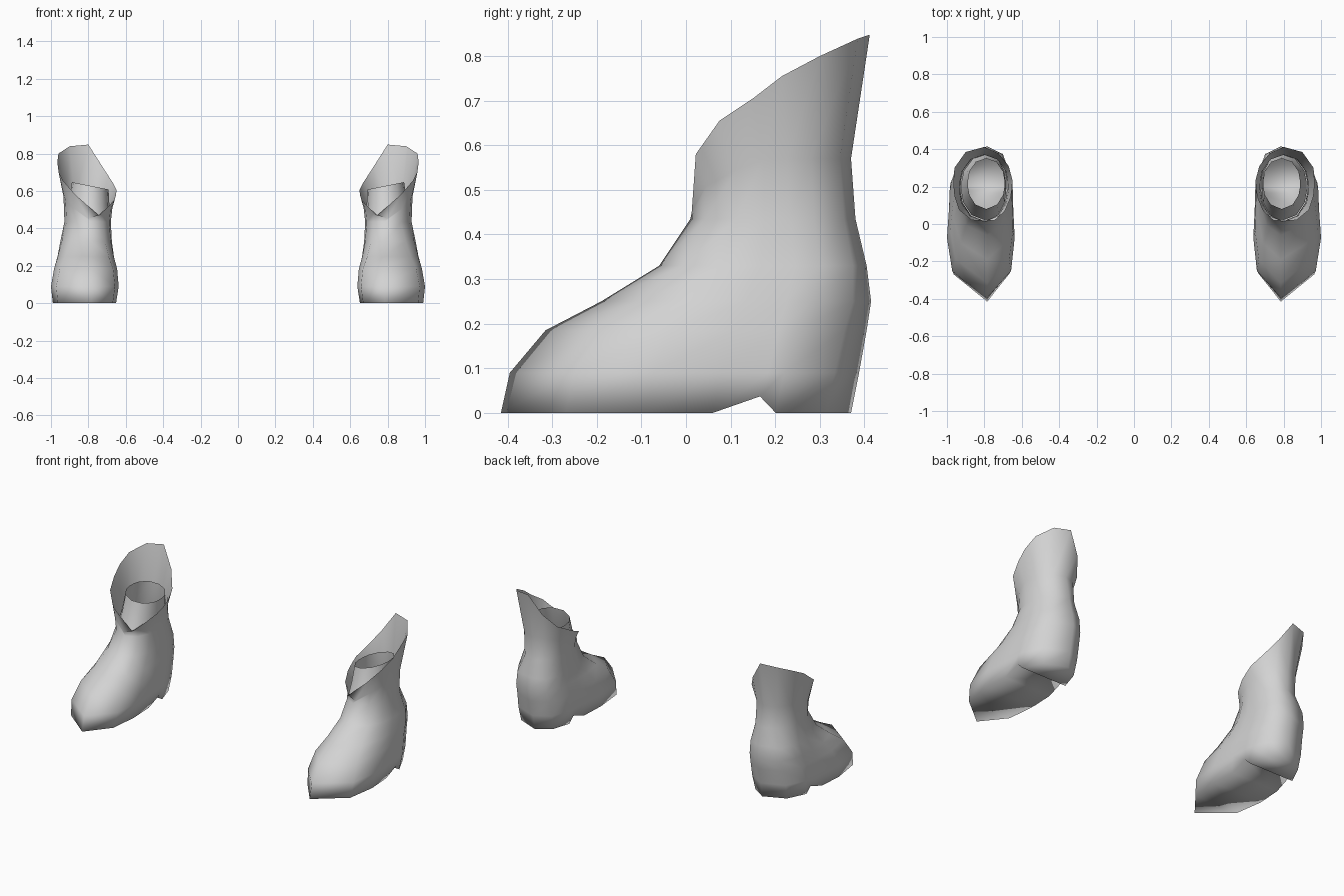
import bpy, math

if "Cube" in bpy.data.objects:
    bpy.data.objects.remove(bpy.data.objects["Cube"])

grey = bpy.data.materials.new("light grey")
grey.diffuse_color = (0.65, 0.65, 0.65, 1)
grey.use_nodes = True
grey.node_tree.nodes["Principled BSDF"].inputs["Base Color"].default_value = grey.diffuse_color

# half outlines from front to back: (sideways share, lengthwise share)
FOOT = [(0, 0), (.87, .185), (1, .41), (.95, .605), (.93, .74), (.91, .785), (.64, .93), (0, 1)]
HEEL = [(0, 0), (.6, .09), (.92, .28), (1, .45), (1, .62), (.97, .77), (.71, .935), (0, 1)]
SHAFT = [(0, 0), (.6, .09), (.92, .28), (1, .45), (.98, .6), (.9, .75), (.55, .93), (0, 1)]


def ring(z, y0, y1, x_in, x_out, xc, blend, upper=SHAFT, tilt=0):
    """Closed outline: front, outer side, back, inner side."""
    half = [(a[0] + (b[0] - a[0]) * blend, a[1] + (b[1] - a[1]) * blend)
            for a, b in zip(FOOT, upper)]
    pts = [(xc + (x_out - xc) * u, y0 + (y1 - y0) * t) for u, t in half]
    pts += [(xc + (x_in - xc) * u, y0 + (y1 - y0) * t) for u, t in half[1:-1]][::-1]
    return [(x, y, z + tilt * (x - xc)) for x, y in pts]


def pair(name, rings, sole=False):
    """Loft the rings and mirror the result to the other foot."""
    n = len(rings[0])
    verts = [p for r in rings for p in r]
    faces = [(k * n + i, k * n + (i + 1) % n, (k + 1) * n + (i + 1) % n, (k + 1) * n + i)
             for k in range(len(rings) - 1) for i in range(n)]
    if sole:  # strips across the underside, from toe to heel
        h = n // 2
        faces += [(0, n - 1, 1), (h - 1, h + 1, h)]
        faces += [(i, n - i, n - i - 1, i + 1) for i in range(1, h - 1)]
    mesh = bpy.data.meshes.new(name)
    mesh.from_pydata(verts, [], faces)
    mesh.materials.append(grey)
    mesh.shade_smooth()
    obj = bpy.data.objects.new(name, mesh)
    bpy.context.collection.objects.link(obj)
    obj.modifiers.new("other_foot", 'MIRROR').use_mirror_merge = False
    return obj


# foot and ankle outlines, bottom to top
levels = [
    (0, -.415, .37, .652, .99, .785, 0),
    (.09, -.395, .388, .638, 1.0, .785, 0),
    (.185, -.315, .405, .645, .985, .785, .12, HEEL),
    (.25, -.19, .415, .66, .97, .785, .45, HEEL),
    (.33, -.06, .405, .673, .952, .785, .75, HEEL),
    (.435, .01, .38, .68, .928, .785, 1),
]
rings = [ring(*l) for l in levels]

# notch in front of the heel
for i in (4, 10):
    x, y, z = rings[0][i]
    rings[0][i] = (x, y, .037)

# slanted cuff rim, high at the back and outer side
rim = [(.745, .02, .47), (.87, .022, .58), (.935, .075, .655), (.96, .15, .705),
       (.966, .215, .755), (.96, .30, .80), (.90, .385, .839), (.80, .412, .848),
       (.725, .378, .73), (.67, .31, .645), (.65, .235, .605), (.652, .19, .58),
       (.66, .14, .555), (.69, .07, .52)]
mid = ring(.57, .013, .37, .672, .933, .80, 1)
mid = [(x, y, min(.57, (.435 + r[2]) / 2)) for (x, y, z), r in zip(mid, rim)]
pair("boot_shell", rings + [mid, rim], sole=True)

# sock rising out of the ankle, with a tilted open top
pair("inner_sock", [ring(.44, .016, .374, .683, .924, .785, 1),
                    ring(.53, .055, .355, .688, .905, .787, 1),
                    ring(.628, .08, .35, .692, .888, .79, 1, tilt=.2)])
